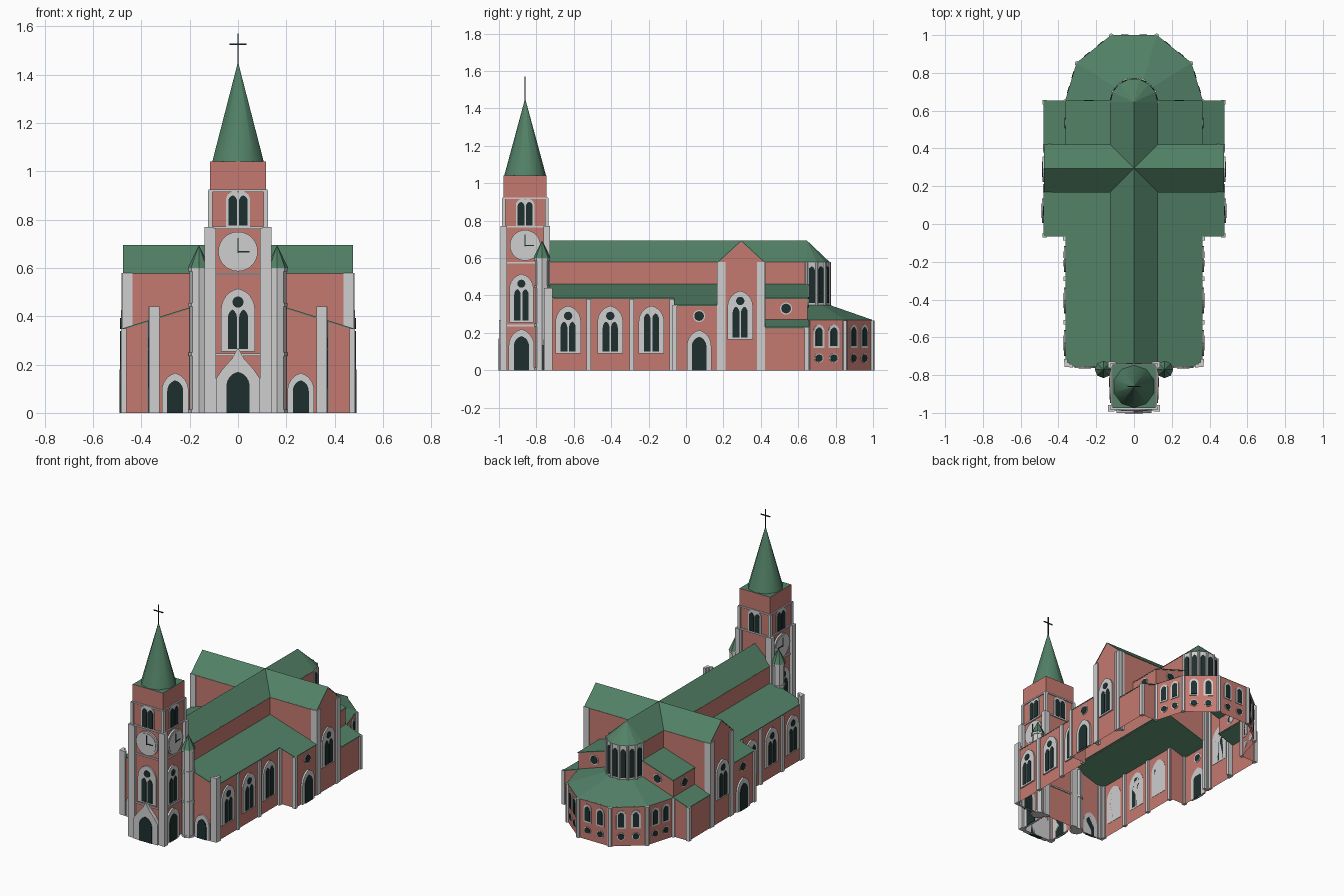
import bpy, bmesh, math
from mathutils import Vector as V

if "Cube" in bpy.data.objects:
    bpy.data.objects.remove(bpy.data.objects["Cube"])

RED, GREY, GREEN, DARK = range(4)
mats = []
for n, c in (("brick red", (.56, .195, .165)), ("pale stone", (.62, .62, .62)),
             ("copper green", (.085, .22, .135)), ("dark glass", (.013, .028, .028))):
    m = bpy.data.materials.new(n)
    m.diffuse_color = (*c, 1)
    m.use_nodes = True
    m.node_tree.nodes["Principled BSDF"].inputs["Base Color"].default_value = m.diffuse_color
    mats.append(m)

parts = {}          # name -> (bmesh, mirrored across x)
Z = V((0, 0, 1))


def part(name, mirror=False):
    return parts.setdefault(name, (bmesh.new(), mirror))[0]


def sheet(bm, pts, out, mat):
    """Single flat face whose normal follows 'out'."""
    f = bm.faces.new([bm.verts.new(p) for p in pts])
    f.normal_update()
    if f.normal.dot(V(out)) < 0:
        f.normal_flip()
    f.material_index = mat


def slab(bm, pts, vec, mat):
    """Polygon extruded along vec into a closed solid."""
    a = [bm.verts.new(p) for p in pts]
    b = [bm.verts.new(V(p) + V(vec)) for p in pts]
    n = len(a)
    fs = [bm.faces.new(a[::-1]), bm.faces.new(b)]
    fs += [bm.faces.new((a[i], a[(i + 1) % n], b[(i + 1) % n], b[i])) for i in range(n)]
    for f in fs:
        f.material_index = mat
    bmesh.ops.recalc_face_normals(bm, faces=fs)


def box(bm, x0, x1, y0, y1, z0, z1, mat):
    slab(bm, [(x0, y0, z0), (x1, y0, z0), (x1, y1, z0), (x0, y1, z0)], (0, 0, z1 - z0), mat)


def pier(bm, x, y, r, z1, mat=GREY, z0=0):
    box(bm, x - r, x + r, y - r, y + r, z0, z1, mat)


def cone(bm, x, y, z0, z1, r0, r1, n, mat, smooth=False):
    res = bmesh.ops.create_cone(bm, cap_ends=True, segments=n, radius1=r0, radius2=r1, depth=z1 - z0)
    for v in res["verts"]:
        v.co += V((x, y, (z0 + z1) / 2))
    for f in {f for v in res["verts"] for f in v.link_faces}:
        f.material_index = mat
        f.smooth = smooth and abs(f.normal.z) < .9


def arch(w, z0, z1, h, a=0, k=6):
    """Pointed arch outline: half width w, arch rise h, offset a."""
    R = (w * w + h * h) / (2 * w)
    t1 = math.asin(min(1, h / R))
    if h < w:
        t1 = math.pi - t1
    right = [(w - R + R * math.cos(t1 * i / k), z1 - h + R * math.sin(t1 * i / k)) for i in range(k + 1)]
    half = [(w, z0)] + right
    return [(x + a, z) for x, z in half] + [(a - x, z) for x, z in half[-2::-1]]


def disc(r, z, a=0, k=16):
    return [(a + r * math.cos(2 * math.pi * i / k), z + r * math.sin(2 * math.pi * i / k)) for i in range(k)]


def plate(bm, o, u, prof, d, mat):
    """Profile laid on a vertical wall: o = (x, y) on it, u = along it, facing u x z."""
    u = V((*u, 0)).normalized()
    n = u.cross(Z)
    slab(bm, [V((*o, 0)) + u * a + Z * b - n * .002 for a, b in prof], n * (d + .002), mat)


def window(bm, o, u, w, z0, z1, eye=True):
    """Stone arch, two dark lancets and a round eye."""
    plate(bm, o, u, arch(w, z0, z1, w * 1.25), .01, GREY)
    top = z1 - w * (1.25 if eye else .6)
    for s in (-1, 1):
        plate(bm, o, u, arch(w * .26, z0 + .01, top, w * .45, s * w * .33), .013, DARK)
    if eye:
        plate(bm, o, u, disc(w * .33, z1 - w * .8), .013, DARK)


def door(bm, o, u, w, z1):
    plate(bm, o, u, arch(w, 0, z1, w * 1.3), .012, GREY)
    plate(bm, o, u, arch(w * .6, 0, z1 - w * .55, w * .8), .016, DARK)


def rose(bm, o, u, r, z):
    plate(bm, o, u, disc(r * 1.25, z), .004, GREY)
    plate(bm, o, u, disc(r, z), .007, DARK)


RIGHT, FRONT, BACK = (0, 1), (1, 0), (-1, 0)

# Aisle, chapel and transept walls (right half, mirrored; open underneath)
b = part("aisle_walls", True)
sheet(b, [(.115, -.75, 0), (.36, -.75, 0), (.36, -.75, .385), (.115, -.75, .46)], (0, -1, 0), RED)


def side(x, y0, y1, z0, z1):
    sheet(b, [(x, y0, z0), (x, y1, z0), (x, y1, z1), (x, y0, z1)], (1, 0, 0), RED)


side(.36, -.75, -.06, 0, .385)
sheet(b, [(.36, -.06, 0), (.475, -.06, 0), (.475, -.06, .35), (.36, -.06, .385)], (0, -1, 0), RED)
side(.475, -.06, .17, 0, .35)
side(.36, .42, .65, .26, .385)
side(.475, .42, .65, 0, .23)
sheet(b, [(.36, .65, 0), (.475, .65, 0), (.475, .65, .23), (.36, .65, .27)], (0, 1, 0), RED)
sheet(b, [(.12, .65, .33), (.36, .65, .25), (.36, .65, .385), (.12, .65, .46)], (0, 1, 0), RED)
b = part("clerestory_walls", True)
side(.125, -.75, .17, .45, .58)
side(.125, .42, .645, .45, .58)
b = part("transept_walls", True)
sheet(b, [(.475, .17, 0), (.475, .42, 0), (.475, .42, .58), (.475, .295, .692), (.475, .17, .58)], (1, 0, 0), RED)
sheet(b, [(.12, .17, .455), (.475, .17, .345), (.475, .17, .58), (.12, .17, .58)], (0, -1, 0), RED)
sheet(b, [(.12, .42, .455), (.36, .42, .38), (.36, .42, .265), (.475, .42, .225), (.475, .42, .58),
          (.12, .42, .58)], (0, 1, 0), RED)
b = part("nave_gable")
sheet(b, [(-.125, -.748, .4), (.125, -.748, .4), (.125, -.748, .58), (0, -.748, .692), (-.125, -.748, .58)],
      (0, -1, 0), RED)

# Lean-to roofs
b = part("aisle_roofs", True)
for x0, z0, x1, z1, y0, y1 in ((.12, .462, .362, .386, -.755, .17), (.36, .387, .478, .35, -.065, .17),
                               (.12, .462, .362, .386, .42, .655), (.355, .272, .478, .23, .42, .655)):
    slab(b, [(x0, y0, z0), (x1, y0, z1), (x1, y0, z1 - .006), (x0, y0, z0 - .006)], (0, y1 - y0, 0), GREEN)

# Crossing ridge roofs
b = part("nave_roof")
P = [(-.127, .578), (0, .695), (.127, .578), (.12, .578), (0, .688), (-.12, .578)]
slab(b, [(x, -.75, z) for x, z in P], (0, 1.395, 0), GREEN)
b = part("transept_roof")
slab(b, [(-.477, .295 + y, z) for y, z in P], (.954, 0, 0), GREEN)

# High apse: faceted stone wall with tall lancets under a half-cone roof
N = 7
ring = [V((.125 * math.cos(math.pi * i / N), .645 + .125 * math.sin(math.pi * i / N), 0)) for i in range(N + 1)]
wall, roof = part("high_apse_wall"), part("high_apse_roof")
for p, q in zip(ring, ring[1:]):
    mid, u = (p + q) / 2, (q - p)
    sheet(wall, [p + Z * .33, q + Z * .33, q + Z * .58, p + Z * .58], u.cross(Z), GREY)
    plate(wall, mid.xy, u.xy, arch(.016, .36, .555, .022), .004, DARK)
    sheet(roof, [p + Z * .58, q + Z * .58, V((0, .645, .695))], Z, GREEN)
for p in ring:
    cone(wall, p.x, p.y, .33, .58, .008, .008, 6, GREY)

# Ambulatory: polygonal wall with paired lancets and roundels, sloping roof
outer = [V(p + (0,)) for p in ((.36, .65), (.30, .85), (.12, .995), (-.12, .995), (-.30, .85), (-.36, .65))]
inner = [V(p + (.35,)) for p in ((.12, .65), (.1, .725), (.05, .765), (-.05, .765), (-.1, .725), (-.12, .65))]
wall, glass, roof = part("ambulatory_wall"), part("ambulatory_windows"), part("ambulatory_roof")
C = V((0, .65, 0))
for i in range(5):
    p, q = outer[i], outer[i + 1]
    u = q - p
    sheet(wall, [p, q, q + Z * .27, p + Z * .27], u.cross(Z), RED)
    for t in (.3, .7):
        o = (p + u * t).xy
        plate(glass, o, u.xy, arch(.03, .12, .245, .036), .005, GREY)
        plate(glass, o, u.xy, arch(.019, .13, .23, .026), .008, DARK)
        rose(glass, o, u.xy, .02, .065)
    e, f = C + (p - C) * 1.015 + Z * .268, C + (q - C) * 1.015 + Z * .268
    sheet(roof, [e, f, inner[i + 1], inner[i]], Z, GREEN)
for p in outer:
    cone(wall, p.x, p.y, 0, .265, .014, .014, 6, GREY)

# Buttresses along the sides and at the corners
b = part("buttresses", True)
for x, y, z in ((.36, -.52, .38), (.36, -.29, .38), (.365, -.075, .38), (.473, -.06, .35), (.473, .645, .23)):
    pier(b, x, y, .012, z)
for x, y, z in ((.355, -.745, .44), (.468, .18, .58), (.468, .41, .58)):
    pier(b, x, y, .013, z)
    s = 1 if y in (.18,) or y < 0 else -1
    pier(b, x + .006, y + .022 * s, .009, z)
    pier(b, x - .022, y - .006 * s, .009, z)

# Side windows, doors and roundels
b = part("side_windows", True)
for y, eye in ((-.63, True), (-.405, True), (-.185, False)):
    window(b, (.36, y), RIGHT, .068, .09, .345, eye)
window(b, (.475, .29), RIGHT, .068, .165, .425)
door(b, (.475, .07), RIGHT, .065, .215)
rose(b, (.475, .07), RIGHT, .026, .29)
rose(b, (.36, .535), RIGHT, .026, .33)
rose(b, (.24, .65), BACK, .026, .365)
door(b, (.26, -.75), FRONT, .055, .165)

# Tower body, string courses, corner piers
TY, H = -.86, .115
b = part("tower")
cs = [V((sx * H, TY + sy * H, 0)) for sx, sy in ((-1, -1), (1, -1), (1, 1), (-1, 1))]
for i in range(4):
    p, q = cs[i], cs[(i + 1) % 4]
    sheet(b, [p, q, q + Z * 1.04, p + Z * 1.04], (q - p).cross(Z), RED)
sheet(b, [p + Z * 1.04 for p in cs], Z, GREEN)
b = part("tower_bands")
for z in (.235, .57, .762, .915):
    box(b, -.122, .122, TY - .122, TY + .122, z, z + .01, GREY)
b = part("tower_piers", True)
for s in (-1, 1):
    pier(b, .12, TY + .115 * s, .018, .77)
    pier(b, .102, TY + .12 * s, .01, .765)
    pier(b, .115, TY + .115 * s, .01, .92)

# Tower openings and clocks
b = part("tower_front_details")
gable = [(-.092, 0), (.092, 0), (.092, .14), (.065, .18), (.025, .225), (0, .27),
         (-.025, .225), (-.065, .18), (-.092, .14)]
plate(b, (0, TY - H), FRONT, gable, .025, GREY)
plate(b, (0, TY - H), FRONT, arch(.048, 0, .17, .06), .028, DARK)
window(b, (0, TY - H), FRONT, .07, .255, .515)


def clock_and_belfry(bm, o, u, clock=True):
    plate(bm, o, u, arch(.05, .77, .912, .03), .004, GREY)
    for s in (-1, 1):
        plate(bm, o, u, arch(.018, .775, .9, .024, s * .022), .008, DARK)
    if clock:
        plate(bm, o, u, disc(.082, .668, k=32), .012, GREY)
        plate(bm, o, u, disc(.07, .668, k=32), .015, GREY)
        plate(bm, o, u, [(-.003, .662), (.003, .662), (.003, .725), (-.003, .725)], .018, DARK)
        plate(bm, o, u, [(-.003, .665), (.048, .665), (.048, .671), (-.003, .671)], .018, DARK)


clock_and_belfry(b, (0, TY - H), FRONT)
clock_and_belfry(b, (0, TY + H), BACK, False)
b = part("tower_side_details", True)
clock_and_belfry(b, (H, TY), RIGHT)
window(b, (H, TY - .02), RIGHT, .065, .255, .515)
door(b, (H, TY - .02), RIGHT, .068, .22)

# Spire and cross
cone(part("spire"), 0, TY, 1.04, 1.45, .112, .001, 10, GREEN, True)
b = part("cross")
pier(b, 0, TY, .003, 1.57, DARK, 1.44)
box(b, -.035, .035, TY - .003, TY + .003, 1.523, 1.529, DARK)

# Stair turrets beside the tower
b = part("stair_turrets", True)
cone(b, .162, -.77, 0, .6, .038, .038, 8, GREY)
for z in (.0, .235, .44, .585):
    cone(b, .162, -.77, z, z + .014, .043, .043, 8, GREY)
cone(b, .162, -.77, .6, .692, .046, .001, 8, GREEN)

# Turn every part into an object
for name, (bm, mirror) in parts.items():
    me = bpy.data.meshes.new(name)
    bm.to_mesh(me)
    bm.free()
    for m in mats:
        me.materials.append(m)
    ob = bpy.data.objects.new(name, me)
    bpy.context.collection.objects.link(ob)
    if mirror:
        mod = ob.modifiers.new("Mirror", 'MIRROR')
        mod.use_mirror_merge = False
